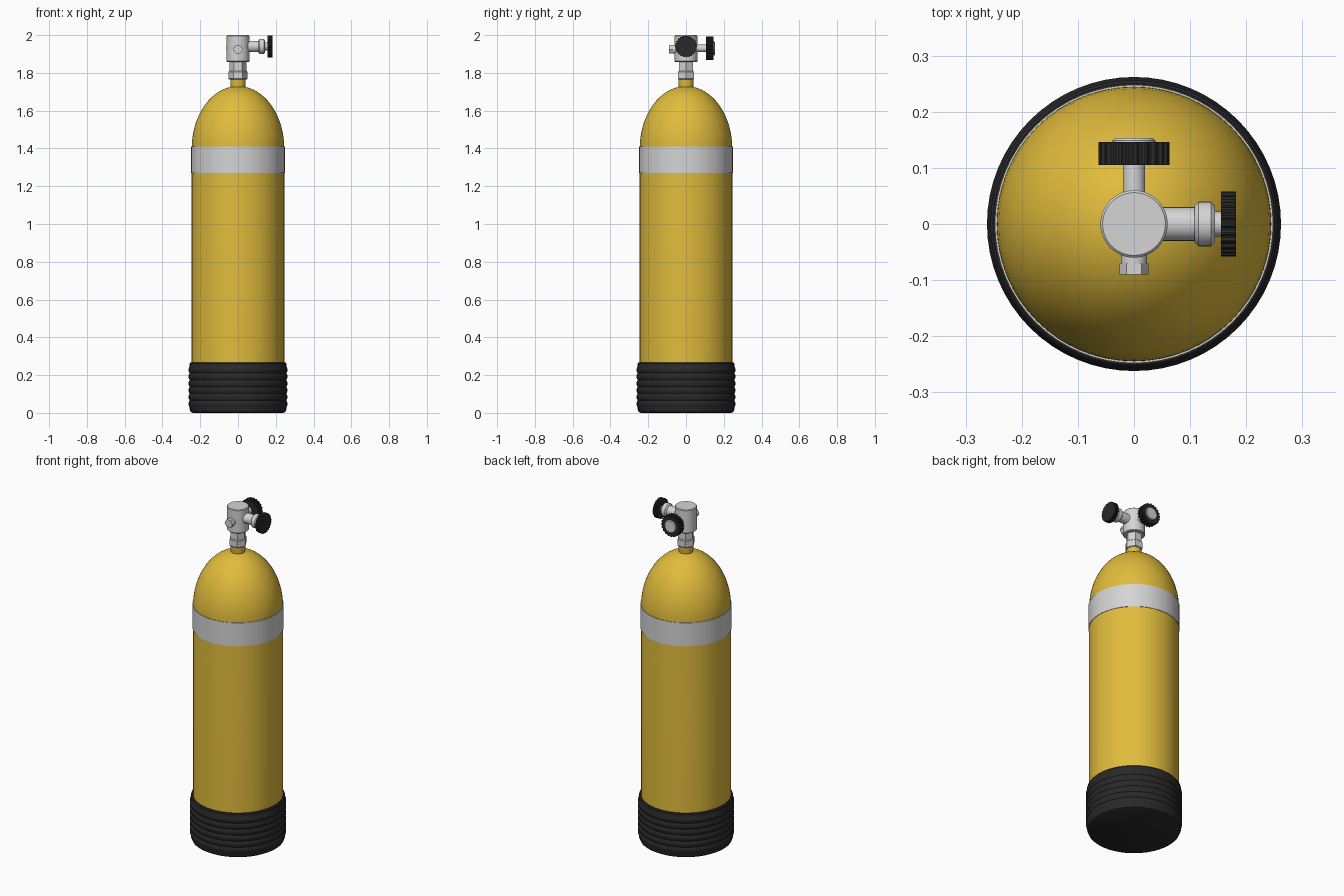
import bpy, bmesh, math
from mathutils import Matrix

cube = bpy.data.objects.get("Cube")
if cube:
    bpy.data.objects.remove(cube, do_unlink=True)


def material(name, rgb, rough=0.5):
    m = bpy.data.materials.new(name)
    m.use_nodes = True
    m.diffuse_color = (*rgb, 1)
    b = m.node_tree.nodes["Principled BSDF"]
    b.inputs["Base Color"].default_value = (*rgb, 1)
    b.inputs["Roughness"].default_value = rough
    return m


YELLOW = material("tank yellow", (0.75, 0.5, 0.045))
SILVER = material("valve silver", (0.66, 0.66, 0.66))
BAND = material("band grey", (0.66, 0.66, 0.66))
BLACK = material("rubber black", (0.022, 0.022, 0.022))

# Directions for parts that leave the valve body
UP = Matrix.Identity(4)
LEFT = Matrix.Translation((0, 0, 1.94)) @ Matrix.Rotation(math.pi / 2, 4, 'Y')
BACK = Matrix.Translation((0, 0, 1.93)) @ Matrix.Rotation(-math.pi / 2, 4, 'X')
FRONT = Matrix.Translation((0, 0, 1.925)) @ Matrix.Rotation(math.pi / 2, 4, 'X')


def lathe(name, profile, mat, frame=UP, sides=32, teeth=1.0):
    """Closed solid turned from (radius, height) pairs; teeth < 1 sinks groove vertices."""
    bm = bmesh.new()
    rings = []
    for r, h in profile:
        ring = []
        for i in range(sides):
            a = math.tau * i / sides
            k = teeth if i % 4 >= 2 else 1.0
            ring.append(bm.verts.new((r * k * math.cos(a), r * k * math.sin(a), h)))
        rings.append(ring)
    for lo, hi in zip(rings, rings[1:]):
        for i in range(sides):
            j = (i + 1) % sides
            bm.faces.new((lo[i], lo[j], hi[j], hi[i]))
    bm.faces.new(rings[0][::-1])
    bm.faces.new(rings[-1])
    bm.transform(frame)
    bmesh.ops.recalc_face_normals(bm, faces=bm.faces)
    mesh = bpy.data.meshes.new(name)
    bm.to_mesh(mesh)
    bm.free()
    ob = bpy.data.objects.new(name, mesh)
    bpy.context.collection.objects.link(ob)
    mesh.materials.append(mat)
    bpy.ops.object.select_all(action='DESELECT')
    ob.select_set(True)
    bpy.context.view_layer.objects.active = ob
    bpy.ops.object.shade_smooth_by_angle(angle=math.radians(35))
    return ob


def chamfered(r, lo, hi, c):
    return [(r - c, lo), (r, lo + c), (r, hi - c), (r - c, hi)]


# Tank: straight wall, domed shoulder and short neck
dome = [(0.245 * math.cos(t), 1.4 + 0.33 * math.sin(t))
        for t in (math.radians(81) * i / 16 for i in range(17))]
lathe("tank", [(0.23, 0.03), (0.245, 0.05)] + dome + [(0.04, 1.735), (0.04, 1.775)],
      YELLOW, sides=64)
lathe("shoulder_band", [(0.248, 1.27), (0.248, 1.41)], BAND, sides=64)

# Rubber boot with rounded ribs
boot = [(0.24, 0), (0.251, 0.006), (0.256, 0.018)]
ribs, start, pitch = 6, 0.03, 0.036
for n in range(ribs):
    for f, r in ((0, 0.256), (0.25, 0.2605), (0.5, 0.262), (0.75, 0.2605)):
        boot.append((r, start + pitch * (n + f)))
boot += [(0.256, start + pitch * ribs), (0.256, 0.262), (0.251, 0.268), (0.24, 0.268)]
lathe("boot", boot, BLACK, sides=64)

# Valve column
lathe("neck_nut", chamfered(0.05, 1.765, 1.81, 0.004), SILVER, sides=6)
lathe("valve_stem", [(0.044, 1.80), (0.044, 1.865)], SILVER, sides=6)
lathe("valve_body", chamfered(0.06, 1.858, 2.0, 0.004), SILVER, sides=48)

# Left outlet with collar and hand wheel
lathe("left_arm", [(0.03, 0.03), (0.03, 0.115)], SILVER, LEFT)
lathe("left_collar", chamfered(0.04, 0.108, 0.144, 0.007), SILVER, LEFT)
lathe("left_spindle", [(0.022, 0.14), (0.022, 0.158)], SILVER, LEFT)
lathe("left_wheel", [(0.058, 0.155), (0.058, 0.182)], BLACK, LEFT, 96, 0.94)

# Back outlet with larger hand wheel and end cap
lathe("back_arm", [(0.02, 0.03), (0.02, 0.11)], SILVER, BACK)
lathe("back_wheel", [(0.063, 0.105), (0.063, 0.146)], BLACK, BACK, 80, 0.92)
lathe("back_wheel_cap", [(0.038, 0.145), (0.038, 0.149), (0.034, 0.153)], SILVER, BACK)

# Front plug
lathe("front_plug", [(0.023, 0.03), (0.023, 0.072)], SILVER, FRONT)
lathe("front_plug_nut", [(0.026, 0.07), (0.026, 0.09)], SILVER, FRONT, 6)
